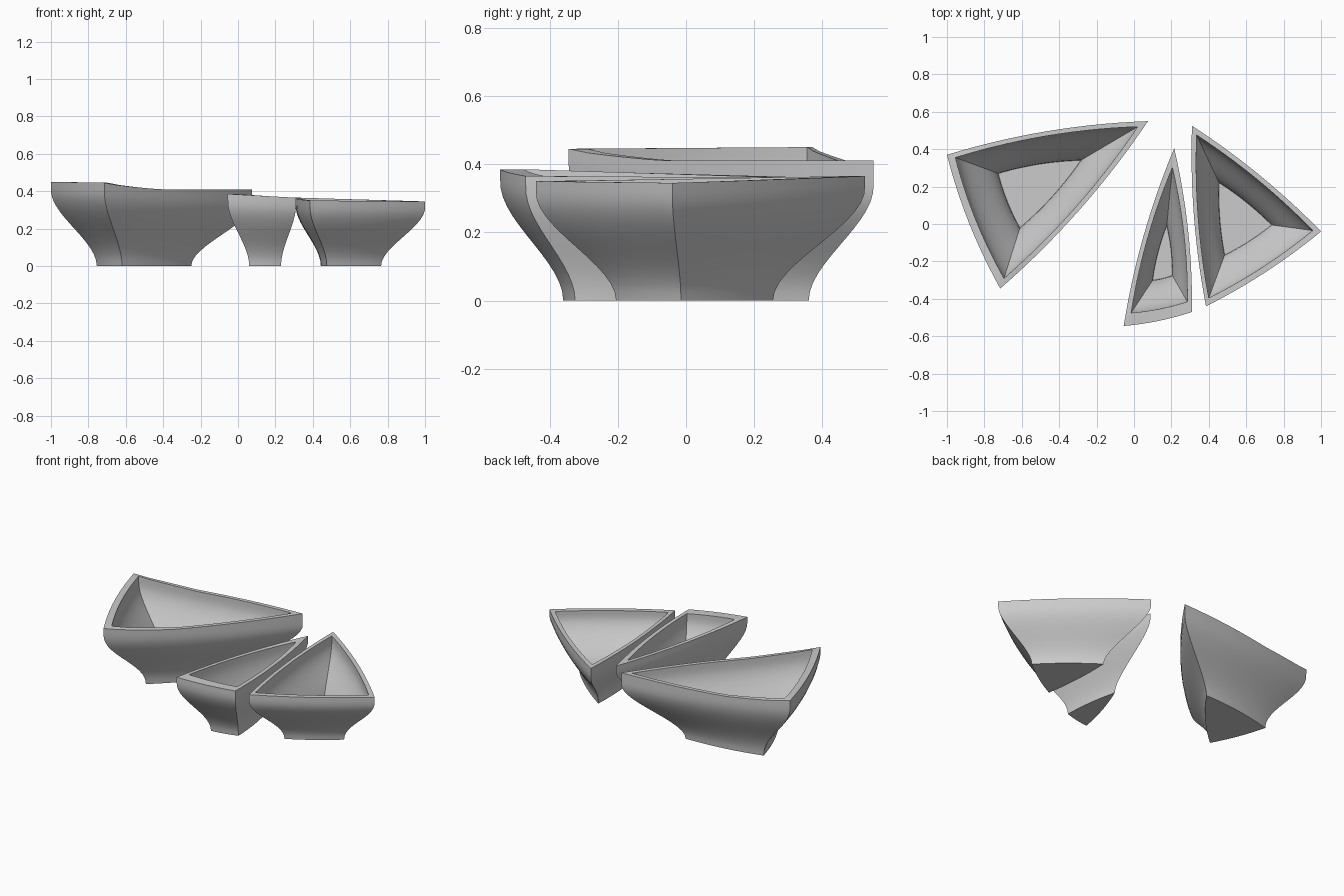
import bpy
import bmesh
import math
from mathutils import Vector

STEPS = 14        # divisions along each curved side
LEVELS = 14       # divisions up the wall
FLOOR = 0.035     # floor thickness

old = bpy.data.objects.get("Cube")
if old:
    bpy.data.objects.remove(old, do_unlink=True)

clay = bpy.data.materials.new("plain_grey")
clay.use_nodes = True
grey = (0.6, 0.6, 0.6, 1)
clay.diffuse_color = grey
clay.node_tree.nodes["Principled BSDF"].inputs["Base Color"].default_value = grey


def outline(corners, bulge):
    """Closed triangle outline with sides bowed outward."""
    points = []
    for i in range(3):
        a, b = Vector(corners[i]), Vector(corners[(i + 1) % 3])
        side = b - a
        outward = Vector((side.y, -side.x))
        for k in range(STEPS):
            t = k / STEPS
            points.append(a + side * t + outward * bulge * 4 * t * (1 - t))
    return points


def rim_heights(corner_heights, ease):
    """Rim height round the outline; the last corner is the dipping tip."""
    heights = []
    for i in range(3):
        for k in range(STEPS):
            weight = [0, 0, 0]
            t = k / STEPS
            weight[i], weight[(i + 1) % 3] = 1 - t, t
            tip = weight[2] ** ease
            a, b, c = corner_heights
            rest = weight[0] + weight[1]
            body = (a * weight[0] + b * weight[1]) / rest if rest > 0 else c
            heights.append(body + (c - body) * tip)
    return heights


def flare(v):
    """S-shaped spread of the wall from foot to rim."""
    s = min(v / 0.9, 1)
    return s * s * (3 - 2 * s)


def wall(bm, foot, rim, low, heights):
    """Rings of vertices climbing from the foot outline to the rim outline."""
    rings = []
    for level in range(LEVELS + 1):
        v = level / LEVELS
        rings.append([bm.verts.new((*f.lerp(r, flare(v)), low + (h - low) * v))
                      for f, r, h in zip(foot, rim, heights)])
    return rings


def bowl(name, foot, rim, inner_floor, inner_rim, corner_heights,
         bulge, ease=1, least=0):
    bm = bmesh.new()
    slant = rim_heights(corner_heights, ease)
    top = [max(h, least) for h in slant]
    rim_line = outline(rim, bulge)
    rings = wall(bm, outline(foot, bulge), rim_line, 0, slant)
    # upright lip that levels off the low end of the rim
    if least:
        rings.append([bm.verts.new((*p, h)) for p, h in zip(rim_line, top)])
    inside = wall(bm, outline(inner_floor, bulge), outline(inner_rim, bulge),
                  FLOOR, top)
    rings += reversed(inside)
    for lower, upper in zip(rings, rings[1:]):
        for i in range(len(lower)):
            j = (i + 1) % len(lower)
            bm.faces.new((lower[i], lower[j], upper[j], upper[i]))
    bm.faces.new(list(reversed(rings[0])))
    bm.faces.new(rings[-1])
    bmesh.ops.remove_doubles(bm, verts=bm.verts, dist=0.0001)
    bmesh.ops.recalc_face_normals(bm, faces=bm.faces)
    mesh = bpy.data.meshes.new(name)
    bm.to_mesh(mesh)
    bm.free()
    mesh.materials.append(clay)
    obj = bpy.data.objects.new(name, mesh)
    bpy.context.collection.objects.link(obj)
    bpy.ops.object.select_all(action="DESELECT")
    obj.select_set(True)
    bpy.context.view_layer.objects.active = obj
    bpy.ops.object.shade_smooth_by_angle(angle=math.radians(35))


# Large bowl with a levelled tip
bowl("large_bowl",
     foot=[(-.755, .29), (-.62, -.05), (-.25, .36)],
     rim=[(-1, .37), (-.715, -.345), (.075, .55)],
     inner_floor=[(-.725, .27), (-.61, -.02), (-.285, .34)],
     inner_rim=[(-.955, .355), (-.695, -.29), (.02, .52)],
     corner_heights=(.45, .445, .37), bulge=.033, ease=.7, least=.41)

# Narrow middle bowl
bowl("narrow_bowl",
     foot=[(.06, -.36), (.23, -.325), (.18, .04)],
     rim=[(-.055, -.545), (.31, -.47), (.215, .405)],
     inner_floor=[(.1, -.3), (.205, -.275), (.175, -.01)],
     inner_rim=[(-.015, -.475), (.285, -.415), (.205, .3)],
     corner_heights=(.385, .365, .36), bulge=.03)

# Medium bowl
bowl("medium_bowl",
     foot=[(.445, .255), (.475, -.205), (.765, -.015)],
     rim=[(.31, .525), (.385, -.44), (1, -.04)],
     inner_floor=[(.455, .22), (.485, -.165), (.735, -.005)],
     inner_rim=[(.335, .475), (.4, -.395), (.955, -.035)],
     corner_heights=(.365, .35, .345), bulge=.028)
